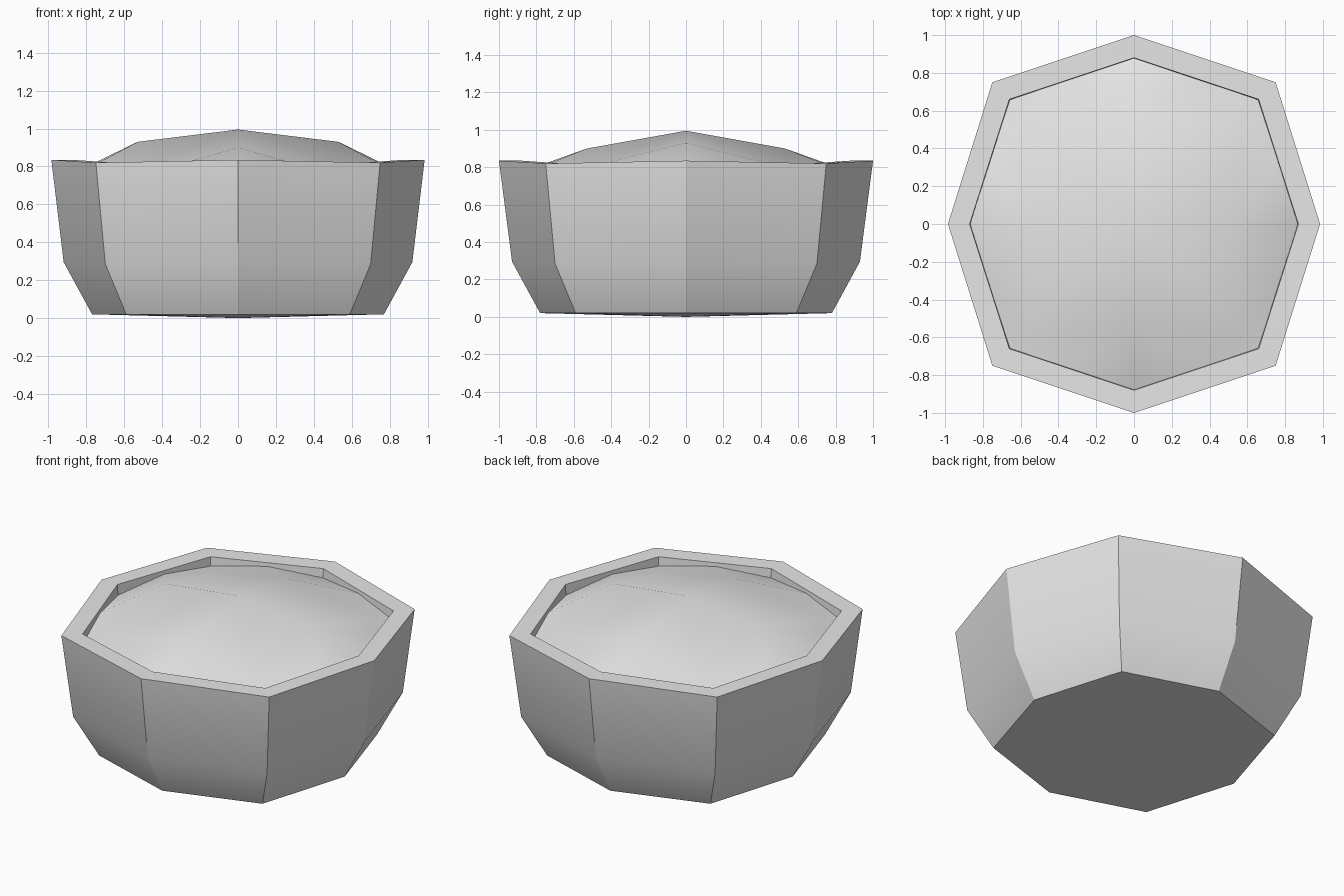
import bpy, bmesh, math

cube = bpy.data.objects.get("Cube")
if cube:
    bpy.data.objects.remove(cube, do_unlink=True)

grey = bpy.data.materials.new("light grey")
grey.use_nodes = True
grey.diffuse_color = (0.8, 0.8, 0.8, 1)
grey.node_tree.nodes["Principled BSDF"].inputs["Base Color"].default_value = (0.8, 0.8, 0.8, 1)


def octagon(ax, ay, diag, z_x, z_y, z_diag):
    """Eight points: four on the axes, four on the diagonals."""
    points = []
    for i in range(8):
        c, s = math.cos(i * math.pi / 4), math.sin(i * math.pi / 4)
        if i % 2:
            points.append((math.copysign(diag, c), math.copysign(diag, s), z_diag))
        else:
            points.append((round(c) * ax, round(s) * ay, z_y if i % 4 else z_x))
    return points


def add_ring(bm, points):
    return [bm.verts.new(p) for p in points]


def bridge(bm, low, high):
    n = len(low)
    for i in range(n):
        j = (i + 1) % n
        bm.faces.new((low[i], low[j], high[j], high[i]))


def finish(bm, name, angle):
    mesh = bpy.data.meshes.new(name)
    bm.to_mesh(mesh)
    bm.free()
    obj = bpy.data.objects.new(name, mesh)
    bpy.context.collection.objects.link(obj)
    mesh.materials.append(grey)
    bpy.ops.object.select_all(action='DESELECT')
    obj.select_set(True)
    bpy.context.view_layer.objects.active = obj
    bpy.ops.object.shade_smooth_by_angle(angle=math.radians(angle))


# Bowl: outer wall, flat rim and inner wall, closed by a shallow underside
bm = bmesh.new()
rings = [add_ring(bm, octagon(*r)) for r in (
    (0.77, 0.78, 0.59, 0.02, 0.02, 0.02),
    (0.92, 0.93, 0.70, 0.295, 0.295, 0.285),
    (0.985, 1.0, 0.75, 0.835, 0.835, 0.82),
    (0.87, 0.88, 0.66, 0.835, 0.835, 0.82),
    (0.865, 0.875, 0.655, 0.72, 0.72, 0.72))]
for low, high in zip(rings, rings[1:]):
    bridge(bm, low, high)
base = bm.verts.new((0, 0, 0))
for i in range(8):
    bm.faces.new((base, rings[0][(i + 1) % 8], rings[0][i]))
finish(bm, "bowl", 30)

# Filling: faceted mound whose edge rises between the corners of the bowl
bm = bmesh.new()
top = bm.verts.new((0, 0, 0.995))
crown = add_ring(bm, octagon(0.53, 0.53, 0.56, 0.93, 0.90, 0.79))
corners = octagon(0.868, 0.878, 0.658, 0.765, 0.775, 0.76)
edge = add_ring(bm, corners)
for i in range(8):
    j = (i + 1) % 8
    a, b = corners[i], corners[j]
    middle = bm.verts.new(((a[0] + b[0]) / 2, (a[1] + b[1]) / 2, 0.805))
    bm.faces.new((top, crown[i], crown[j]))
    bm.faces.new((crown[i], edge[i], middle))
    bm.faces.new((crown[i], middle, crown[j]))
    bm.faces.new((crown[j], middle, edge[j]))
finish(bm, "filling", 60)
